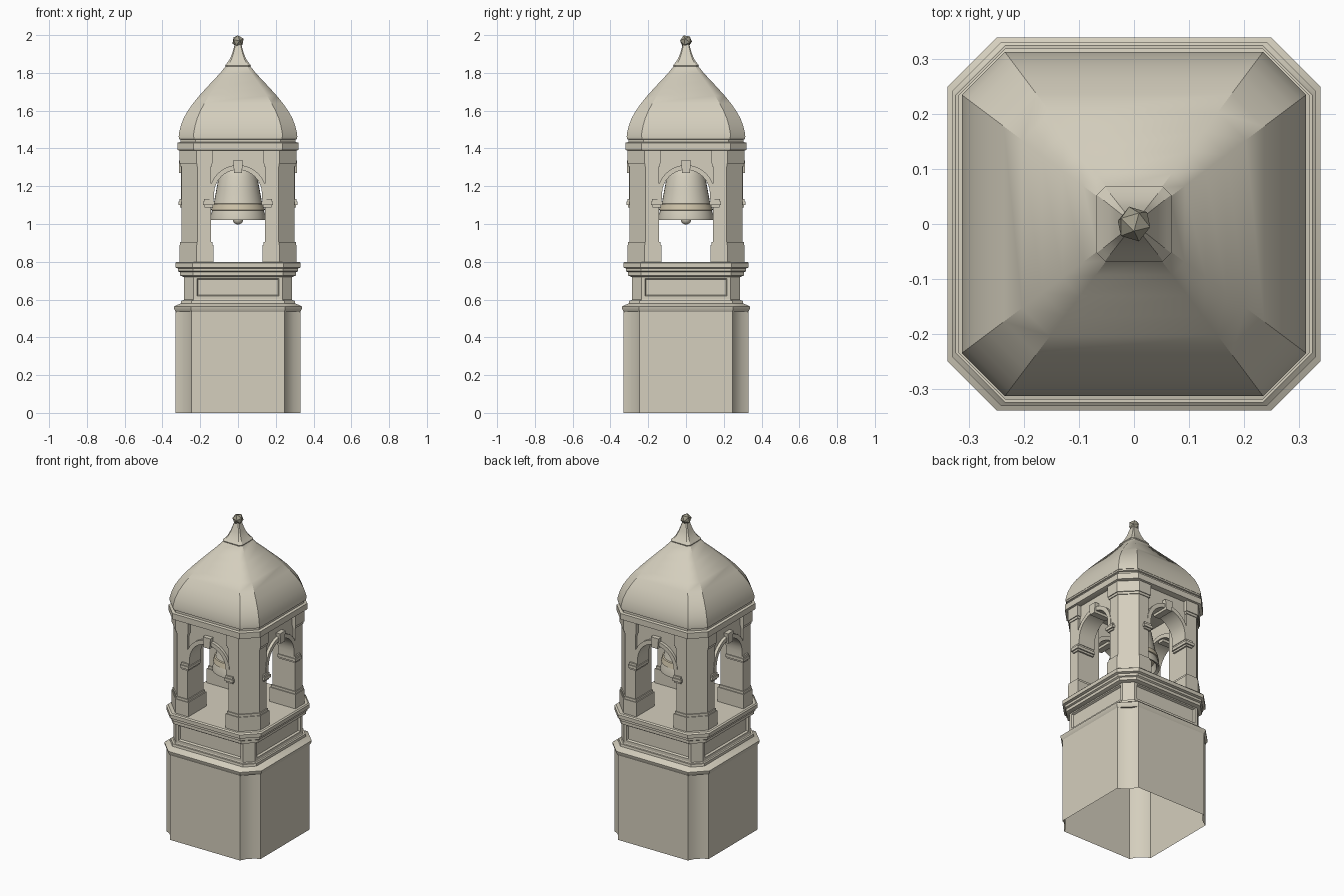
import bpy, bmesh, math
from mathutils import Matrix, Vector

if "Cube" in bpy.data.objects:
    bpy.data.objects.remove(bpy.data.objects["Cube"])

def material(name, rgb):
    m = bpy.data.materials.new(name)
    m.diffuse_color = (*rgb, 1)
    m.use_nodes = True
    m.node_tree.nodes["Principled BSDF"].inputs["Base Color"].default_value = m.diffuse_color
    return m

STONE = material("pale_stone", (0.66, 0.62, 0.51))
BRONZE = material("warm_bell", (0.62, 0.55, 0.40))
FINIAL = material("weathered_finial", (0.36, 0.34, 0.26))

def finish(bm, name, mat, recalc=True):
    if recalc:
        bmesh.ops.recalc_face_normals(bm, faces=bm.faces)
    me = bpy.data.meshes.new(name)
    bm.to_mesh(me)
    bm.free()
    me.materials.append(mat)
    ob = bpy.data.objects.new(name, me)
    bpy.context.collection.objects.link(ob)
    return ob

def octagon(h, c):
    """Square of half width h with corners cut by c."""
    quarter = [Vector((h, h - c)), Vector((h - c, h))]
    return [Matrix.Rotation(k * math.pi / 2, 2) @ p for k in range(4) for p in quarter]

def coved(h, c):
    """Square of half width h with hollow corners."""
    quarter = [Vector(p) for p in ((h, h - c), (h - c * .4, h - c * .8),
                                   (h - c * .8, h - c * .4), (h - c, h))]
    return [Matrix.Rotation(k * math.pi / 2, 2) @ p for k in range(4) for p in quarter]

def add_loft(bm, sections, bottom=True, top=True):
    """Skin a stack of (z, outline) sections."""
    rings = [[bm.verts.new((p[0], p[1], z)) for p in pts] for z, pts in sections]
    n = len(rings[0])
    for a, b in zip(rings, rings[1:]):
        for i in range(n):
            bm.faces.new((a[i], a[(i + 1) % n], b[(i + 1) % n], b[i]))
    if bottom:
        bm.faces.new(rings[0][::-1])
    if top:
        bm.faces.new(rings[-1])

def stack(name, rows, shape=octagon, mat=STONE, **caps):
    bm = bmesh.new()
    add_loft(bm, [(z, shape(h, c)) for z, h, c in rows], **caps)
    return finish(bm, name, mat)

def add_box(bm, lo, hi):
    x0, y0, z0 = lo
    x1, y1, z1 = hi
    rect = [(x0, y0), (x1, y0), (x1, y1), (x0, y1)]
    add_loft(bm, [(z0, rect), (z1, rect)])

def four_sides(bm):
    """Repeat the geometry around the tower axis."""
    src = bm.verts[:] + bm.edges[:] + bm.faces[:]
    for k in (1, 2, 3):
        new = bmesh.ops.duplicate(bm, geom=src)["geom"]
        vs = [g for g in new if isinstance(g, bmesh.types.BMVert)]
        bmesh.ops.rotate(bm, verts=vs, matrix=Matrix.Rotation(k * math.pi / 2, 3, 'Z'))

# Base shaft: hollow corners, open underneath
stack("base_shaft", [(0, .33, .085), (.55, .33, .085)], coved, bottom=False, top=False)
stack("base_rim", [(.535, .33, .085), (.55, .338, .088), (.562, .34, .09),
                   (.57, .325, .08), (.58, .302, .055), (.595, .30, .055)])

# Neck with sunken panels
bm = bmesh.new()
add_loft(bm, [(z, octagon(h, .05)) for z, h in ((.58, .298), (.60, .285), (.73, .285))])
bm.normal_update()
panels = [f for f in bm.faces if abs(f.normal.z) < .1 and f.calc_area() > .03]
bmesh.ops.inset_individual(bm, faces=panels, thickness=.025, depth=0)
bmesh.ops.inset_individual(bm, faces=panels, thickness=.008, depth=-.012)
finish(bm, "neck", STONE)

# Deck cornice
stack("deck_cornice", [(.72, .288, .055), (.727, .308, .07), (.745, .308, .07), (.75, .318, .08),
                       (.765, .318, .08), (.77, .332, .09), (.793, .332, .09), (.80, .325, .09)])

# Corner piers with plinth and capital
def pier_outline(a, b, c):
    return [(a, a), (b, a), (b, b - c), (b - c, b), (a, b)]

bm = bmesh.new()
for z0, z1, a, b, c in ((.795, .89, .13, .31, .09), (.89, .905, .136, .306, .088),
                        (.90, 1.32, .142, .30, .085), (1.305, 1.325, .138, .305, .088),
                        (1.32, 1.395, .134, .31, .09)):
    add_loft(bm, [(z0, pier_outline(a, b, c)), (z1, pier_outline(a, b, c))])
four_sides(bm)
finish(bm, "corner_piers", STONE)

# Arches: a curve outline swept into wall and moulding
def arch_curve(r, n=16, spring=1.13, centre=1.16):
    arc = [(r * math.cos(math.pi * i / n), centre + r * math.sin(math.pi * i / n))
           for i in range(n + 1)]
    return [(r, spring)] + arc + [(-r, spring)]

def add_arch(bm, inner, outer, y0, y1):
    cols = [[bm.verts.new((p[0], y, p[1])) for p, y in
             ((i, y0), (o, y0), (o, y1), (i, y1))] for i, o in zip(inner, outer)]
    for a, b in zip(cols, cols[1:]):
        for k in range(4):
            bm.faces.new((a[k], a[(k + 1) % 4], b[(k + 1) % 4], b[k]))
    bm.faces.new(cols[0])
    bm.faces.new(cols[-1][::-1])

bm = bmesh.new()
inner = arch_curve(.13)
wall_top = [(.15 if x > .129 else -.15 if x < -.129 else x * 1.1, 1.392) if z > 1.14
            else (math.copysign(.15, x), z) for x, z in inner]
add_arch(bm, inner, wall_top, -.285, -.20)
four_sides(bm)
finish(bm, "arch_walls", STONE)

bm = bmesh.new()
add_arch(bm, arch_curve(.127), arch_curve(.152), -.303, -.19)
four_sides(bm)
finish(bm, "arch_mouldings", STONE)

# Keystones
bm = bmesh.new()
wedge = [(-.02, 1.27), (.02, 1.27), (.027, 1.335), (-.027, 1.335)]
front = [bm.verts.new((x, -.313, z)) for x, z in wedge]
back = [bm.verts.new((x, -.20, z)) for x, z in wedge]
bm.faces.new(front)
bm.faces.new(back[::-1])
for i in range(4):
    bm.faces.new((front[i], back[i], back[(i + 1) % 4], front[(i + 1) % 4]))
four_sides(bm)
finish(bm, "keystones", STONE)

# Impost blocks where the arches spring
bm = bmesh.new()
for s in (-1, 1):
    for z0, z1, g in ((1.088, 1.10, 0), (1.10, 1.118, .008), (1.118, 1.132, .002)):
        x = sorted((s * (.132 - g), s * (.178 + g)))
        add_box(bm, (x[0], -.308 - g, z0), (x[1], -.19, z1))
four_sides(bm)
finish(bm, "imposts", STONE)

# Entablature under the dome
stack("entablature", [(1.388, .308, .085), (1.393, .32, .085), (1.43, .32, .085), (1.434, .305, .08),
                      (1.447, .305, .08), (1.45, .312, .08), (1.465, .312, .08)])

# Dome and its tapering spire
dome = [(1.46, .314), (1.48, .313), (1.52, .303), (1.56, .288), (1.60, .265), (1.64, .237),
        (1.68, .204), (1.72, .168), (1.76, .131), (1.80, .093), (1.835, .066)]
stack("dome", [(z, h, h * .25) for z, h in dome])
stack("spire", [(1.825, .064, .015), (1.84, .068, .015), (1.85, .060, .013), (1.87, .045, .01),
                (1.90, .032, .007), (1.955, .016, .004)])

# Finial knob
bm = bmesh.new()
bmesh.ops.create_icosphere(bm, subdivisions=1, radius=.033,
                           matrix=Matrix.Translation((0, 0, 1.968)) @ Matrix.Rotation(.4, 4, 'X'))
finish(bm, "finial_knob", FINIAL)

# Bell, turned from a profile with an inner surface
def turned(name, profile, mat, n=32):
    bm = bmesh.new()
    add_loft(bm, [(z, [(r * math.cos(2 * math.pi * i / n), r * math.sin(2 * math.pi * i / n))
                       for i in range(n)]) for r, z in profile])
    return finish(bm, name, mat)

turned("bell", [(.02, 1.30), (.08, 1.24), (.105, 1.12), (.13, 1.03), (.147, 1.02), (.147, 1.035),
                (.138, 1.07), (.128, 1.11), (.115, 1.18), (.102, 1.25), (.085, 1.30),
                (.05, 1.335), (.02, 1.345), (.02, 1.39)], STONE)
turned("bell_band", [(.139, 1.072), (.143, 1.074), (.136, 1.105), (.129, 1.108)], BRONZE)

# Clapper
turned("clapper_rod", [(.008, 1.02), (.008, 1.31)], STONE, 8)
bm = bmesh.new()
bmesh.ops.create_uvsphere(bm, u_segments=12, v_segments=8, radius=.028,
                          matrix=Matrix.Translation((0, 0, 1.025)))
finish(bm, "clapper", STONE)

# Soft shading on curves, crisp edges elsewhere
for ob in bpy.context.scene.objects:
    ob.select_set(ob.name != "finial_knob")
    bpy.context.view_layer.objects.active = ob
bpy.ops.object.shade_smooth_by_angle(angle=math.radians(32))
